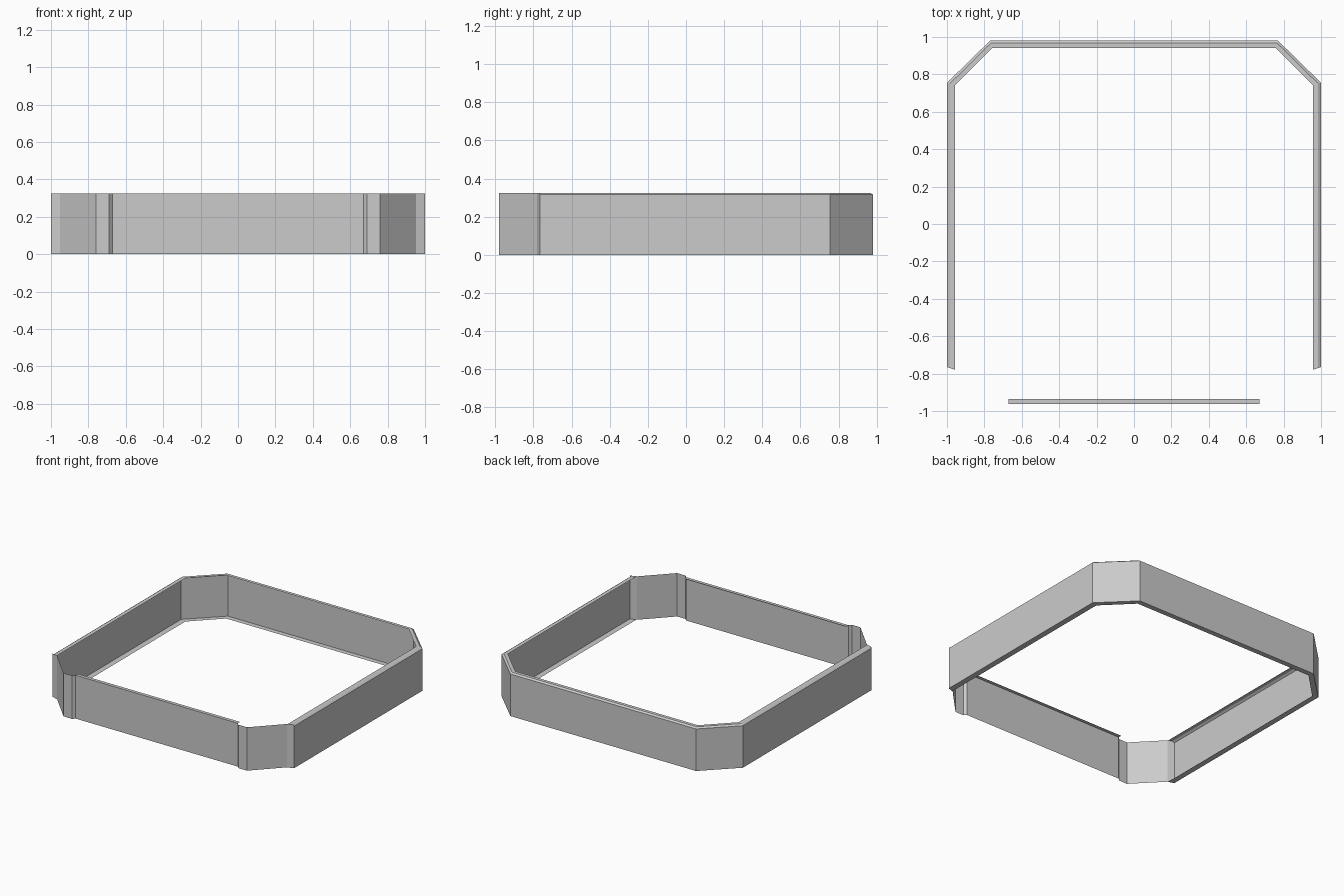
import bpy
import bmesh

cube = bpy.data.objects.get("Cube")
if cube:
    bpy.data.objects.remove(cube, do_unlink=True)

grey = bpy.data.materials.new("light_grey")
grey.use_nodes = True
grey.diffuse_color = (0.6, 0.6, 0.6, 1)
grey.node_tree.nodes["Principled BSDF"].inputs["Base Color"].default_value = (0.6, 0.6, 0.6, 1)

TOP = 0.325
LIP = 0.043


def loft(name, rows):
    """Join equal-length rows of points into one folded sheet."""
    bm = bmesh.new()
    grid = [[bm.verts.new(p) for p in row] for row in rows]
    for low, high in zip(grid, grid[1:]):
        for i in range(len(low) - 1):
            bm.faces.new((low[i], low[i + 1], high[i + 1], high[i]))
    mesh = bpy.data.meshes.new(name)
    bm.to_mesh(mesh)
    bm.free()
    mesh.materials.append(grey)
    obj = bpy.data.objects.new(name, mesh)
    bpy.context.collection.objects.link(obj)
    return obj


def band_row(inset, z):
    """Open outline of the sides and back, moved inward by inset."""
    half = [(1 - inset, -0.765 - inset * 0.33),
            (1 - inset, 0.755 - inset * 0.3),
            (0.77 - inset * 0.3, 0.98 - inset * 0.9)]
    outline = half + [(-x, y) for x, y in reversed(half)]
    return [(x, y, z) for x, y in outline]


# Side and back band: bottom lip, wall, chamfer, top lip
profile = [(LIP, 0), (0, 0), (0, TOP - 0.01), (0.015, TOP), (LIP, TOP)]
loft("side_and_back_band", [band_row(d, z) for d, z in profile])

# Front corner panels, stepped in from the band and around the front panel
path = [(0.672, -0.962), (0.69, -0.98), (0.76, -0.98), (0.953, -0.78), (1, -0.765)]
for side, name in ((1, "left_front_corner"), (-1, "right_front_corner")):
    pts = path if side == 1 else [(-x, y) for x, y in reversed(path)]
    loft(name, [[(x, y, z) for x, y in pts] for z in (0, TOP)])

# Front panel with a lip folded back at the top
front = [(-0.962, 0), (-0.962, TOP), (-0.936, TOP)]
loft("front_panel", [[(x, y, z) for x in (-0.672, 0.672)] for y, z in front])
